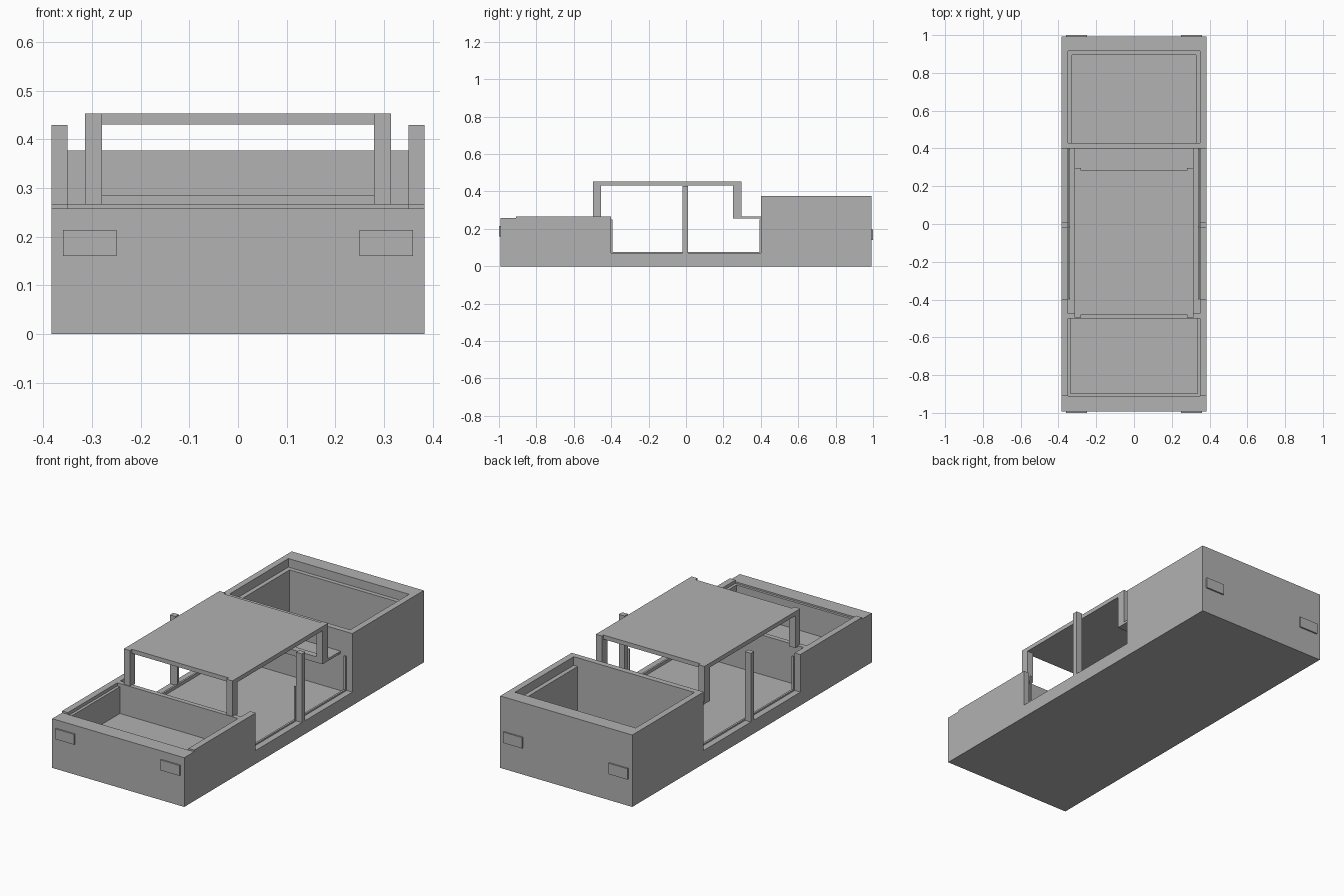
import bpy
import bmesh

default = bpy.data.objects.get("Cube")
if default:
    bpy.data.objects.remove(default, do_unlink=True)

# Single flat grey
grey = bpy.data.materials.new("plain_grey")
grey.use_nodes = True
colour = (0.445, 0.445, 0.445, 1)
grey.diffuse_color = colour
for node in grey.node_tree.nodes:
    if node.type == 'BSDF_PRINCIPLED':
        node.inputs["Base Color"].default_value = colour


def extrude(name, profile, x0, x1):
    """Side profile of (y, z) points pushed from x0 to x1."""
    bm = bmesh.new()
    face = bm.faces.new([bm.verts.new((x0, y, z)) for y, z in profile])
    grown = bmesh.ops.extrude_face_region(bm, geom=[face])["geom"]
    verts = [v for v in grown if isinstance(v, bmesh.types.BMVert)]
    bmesh.ops.translate(bm, verts=verts, vec=(x1 - x0, 0, 0))
    bmesh.ops.recalc_face_normals(bm, faces=bm.faces)
    mesh = bpy.data.meshes.new(name)
    bm.to_mesh(mesh)
    bm.free()
    mesh.materials.append(grey)
    obj = bpy.data.objects.new(name, mesh)
    bpy.context.collection.objects.link(obj)
    return obj


def box(name, x, y, z):
    profile = [(y[0], z[0]), (y[1], z[0]), (y[1], z[1]), (y[0], z[1])]
    return extrude(name, profile, x[0], x[1])


def span(name, half, y, z):
    return box(name, (-half, half), y, z)


def pair(name, x, y, z):
    box("left_" + name, x, y, z)
    box("right_" + name, (-x[1], -x[0]), y, z)


END, INNER, OUTER = 0.992, 0.35, 0.383
FLOOR, SILL, BELT, DECK = 0.06, 0.07, 0.267, 0.377

# Body sides, cut low at the doors
side = [(-END, 0), (END, 0), (END, DECK), (0.4, DECK), (0.4, SILL),
        (-0.4, SILL), (-0.4, BELT), (-0.91, BELT), (-0.91, 0.258), (-END, 0.258)]
extrude("left_side", side, INNER, OUTER)
extrude("right_side", side, -OUTER, -INNER)

# Floor and cross walls
span("floor_pan", INNER, (-END, END), (0, FLOOR))
span("front_wall", INNER, (-END, -0.91), (FLOOR, 0.258))
span("firewall", INNER, (-0.5, -0.475), (FLOOR, BELT))
span("rear_bulkhead", INNER, (0.4, 0.43), (FLOOR, DECK))
span("tail_wall", INNER, (0.917, END), (FLOOR, DECK))

# Front bay: raised floor and lid ledge
span("front_bay_floor", 0.335, (-0.897, -0.5), (FLOOR, 0.11))
pair("front_bay_ledge", (0.335, INNER), (-0.91, -0.5), (FLOOR, 0.25))
span("front_bay_front_ledge", 0.335, (-0.91, -0.897), (FLOOR, 0.25))

# Rear bay: lid ledge
pair("rear_bay_ledge", (0.327, INNER), (0.43, 0.917), (FLOOR, 0.332))
span("rear_bay_back_ledge", 0.327, (0.895, 0.917), (FLOOR, 0.332))

# Door posts and thin door stops
pair("door_post", (INNER, OUTER), (-0.018, 0.01), (SILL, 0.43))
pair("sill_lip", (0.338, 0.348), (-0.4, 0.4), (FLOOR, 0.076))
for place, y in (("front", -0.4), ("middle", -0.02), ("rear", 0.393)):
    pair(place + "_door_stop", (0.338, 0.348), (y, y + 0.007), (SILL, 0.25))

# Roof frame
span("roof", 0.315, (-0.478, 0.283), (0.431, 0.453))
pair("front_roof_pillar", (0.28, 0.315), (-0.496, -0.455), (0.262, 0.453))
pair("rear_roof_pillar", (0.28, 0.315), (0.25, 0.297), (0.255, 0.453))
span("rear_window_bar", 0.28, (0.25, 0.283), (BELT, 0.285))
span("rear_shelf", 0.315, (0.25, 0.4), (0.255, BELT))

# Lamp plates on both ends
pair("head_lamp", (0.25, 0.36), (-1, -END), (0.16, 0.214))
pair("tail_lamp", (0.25, 0.36), (END, 1), (0.14, 0.197))
